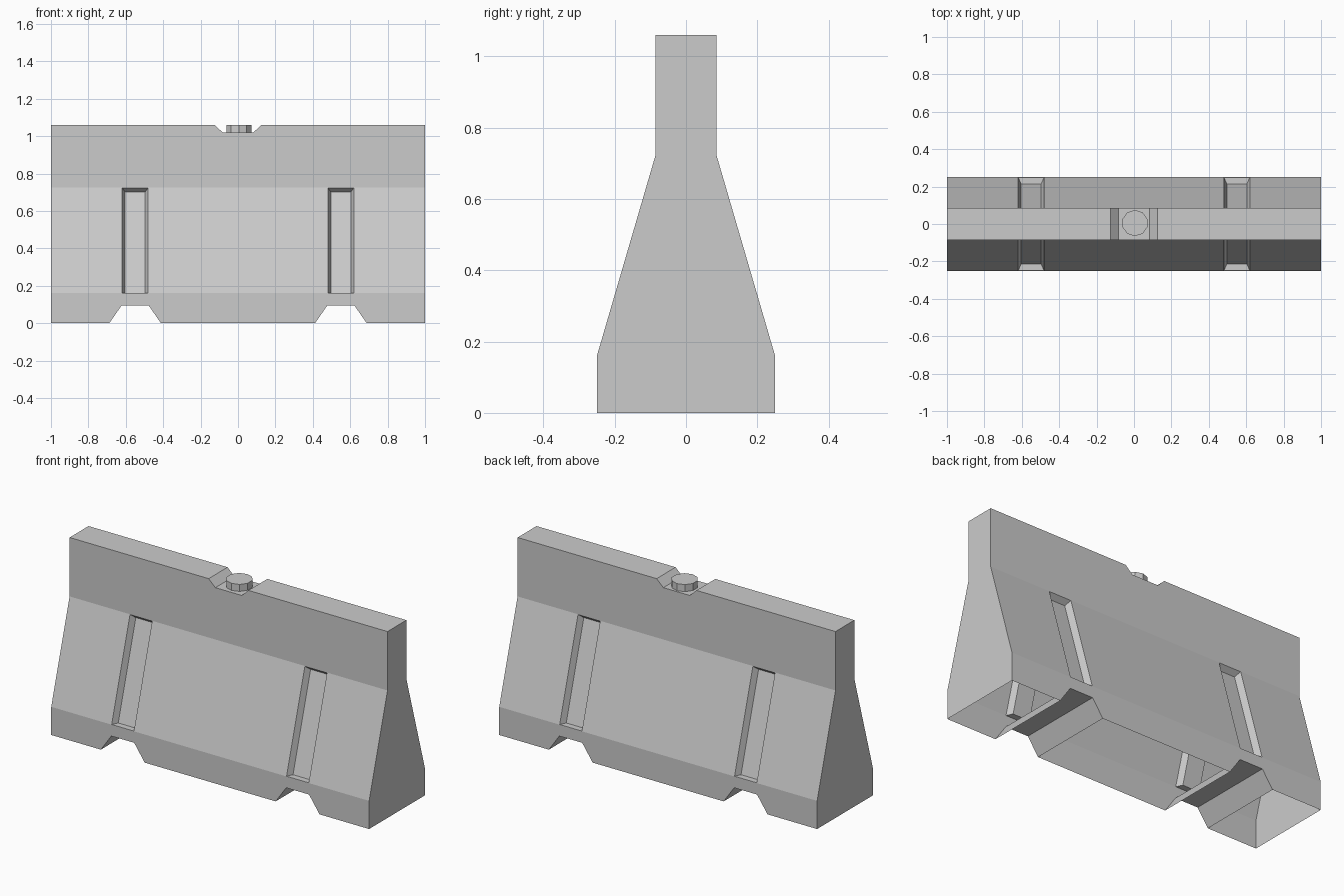
import bpy, bmesh
from math import sin, cos, pi

if "Cube" in bpy.data.objects:
    bpy.data.objects.remove(bpy.data.objects["Cube"])


def loft(name, ring_a, ring_b):
    """Closed solid between two matching rings of points."""
    bm = bmesh.new()
    a = [bm.verts.new(p) for p in ring_a]
    b = [bm.verts.new(p) for p in ring_b]
    n = len(a)
    bm.faces.new(a)
    bm.faces.new(b)
    for i in range(n):
        j = (i + 1) % n
        bm.faces.new((a[i], a[j], b[j], b[i]))
    bmesh.ops.recalc_face_normals(bm, faces=bm.faces)
    mesh = bpy.data.meshes.new(name)
    bm.to_mesh(mesh)
    bm.free()
    obj = bpy.data.objects.new(name, mesh)
    bpy.context.collection.objects.link(obj)
    return obj


def remove_underside(obj, level):
    """Delete the downward faces lying at the given height."""
    bm = bmesh.new()
    bm.from_mesh(obj.data)
    bm.normal_update()
    under = [f for f in bm.faces
             if f.normal.z < -0.9 and abs(f.calc_center_median().z - level) < 0.005]
    bmesh.ops.delete(bm, geom=under, context='FACES')
    bm.to_mesh(obj.data)
    bm.free()


def notch(name, cx, half_a, z_a, half_b, z_b):
    """Trapezoid cutter running through the full thickness."""
    ring = [(cx - half_a, z_a), (cx + half_a, z_a), (cx + half_b, z_b), (cx - half_b, z_b)]
    return loft(name, [(x, -0.4, z) for x, z in ring], [(x, 0.4, z) for x, z in ring])


def groove(name, cx, side):
    """Tapered pocket cutter in the sloped face."""
    floor = [(-0.053, 0.215, 0.161), (0.053, 0.215, 0.161),
             (0.053, 0.057, 0.70), (-0.053, 0.057, 0.70)]
    rim = [(-0.07, 0.25, 0.161), (0.07, 0.25, 0.161),
           (0.07, 0.086, 0.724), (-0.07, 0.086, 0.724)]
    outer = [[f + (r - f) * 1.4 for f, r in zip(p, q)] for p, q in zip(floor, rim)]
    place = lambda pts: [(cx + x, side * y, z) for x, y, z in pts]
    return loft(name, place(floor), place(outer))


# Barrier body
half = [(0.25, 0), (0.25, 0.16), (0.085, 0.725), (0.085, 1.06)]
profile = half + [(-y, z) for y, z in reversed(half)]
body = loft("barrier_body", [(-1, y, z) for y, z in profile], [(1, y, z) for y, z in profile])

# Filler recess, fork openings and side grooves
cutters = [notch("top_recess_cutter", 0, 0.083, 1.02, 0.167, 1.10)]
for cx in (-0.55, 0.55):
    cutters.append(notch("fork_opening_cutter", cx, 0.204, -0.095, 0.072, 0.095))
    for side in (-1, 1):
        cutters.append(groove("groove_cutter", cx, side))

bpy.context.view_layer.objects.active = body
for cutter in cutters:
    cutter.hide_render = True
    mod = body.modifiers.new("cut", 'BOOLEAN')
    mod.operation = 'DIFFERENCE'
    mod.solver = 'EXACT'
    mod.object = cutter
    bpy.ops.object.modifier_apply(modifier=mod.name)
    bpy.data.objects.remove(cutter)

# Hollow underside
remove_underside(body, 0)

# Filler cap
angles = [pi / 2 + 2 * pi * i / 10 for i in range(10)]
cap = loft("filler_cap",
           [(0.005 + 0.07 * cos(a), 0.005 + 0.07 * sin(a), 1.02) for a in angles],
           [(0.005 + 0.07 * cos(a), 0.005 + 0.07 * sin(a), 1.06) for a in angles])
remove_underside(cap, 1.02)
